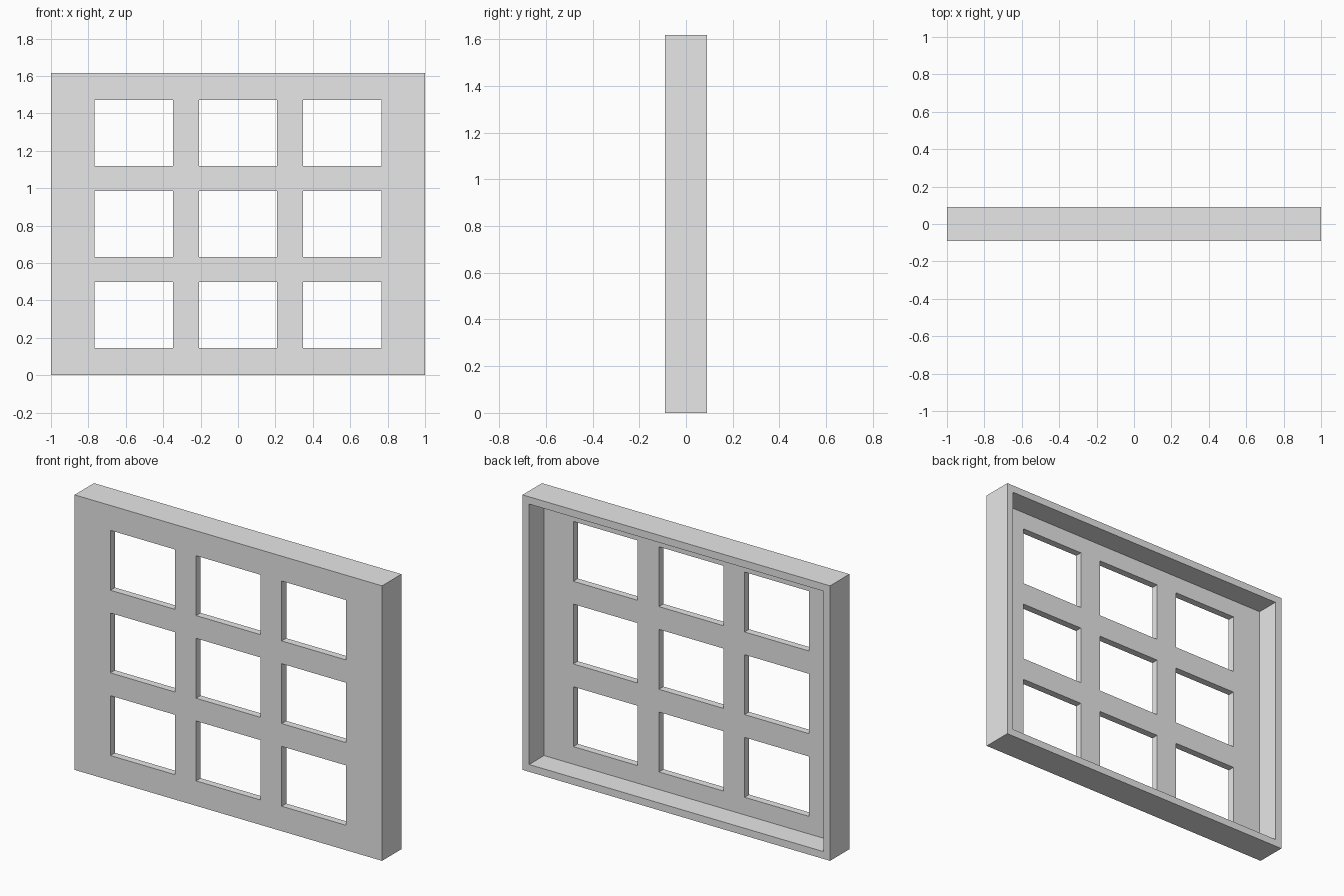
import bpy
import bmesh

cube = bpy.data.objects.get("Cube")
if cube:
    bpy.data.objects.remove(cube, do_unlink=True)

WIDTH, HEIGHT, DEPTH = 2.0, 1.617, 0.18
PLATE = 0.042   # thickness of the lattice
RIM = 0.043     # width of the rim behind it


def lines(size, opening, pitch):
    """Grid lines across one direction: rim, then three openings, then rim."""
    half = size / 2
    stops = [-half, -half + RIM, half - RIM, half]
    for k in (-1, 0, 1):
        stops += [k * pitch - opening / 2, k * pitch + opening / 2]
    return sorted(stops)


def push_back(bm, faces, distance, keep):
    """Extrude faces towards the back and return the new faces."""
    result = bmesh.ops.extrude_face_region(bm, geom=faces, use_keep_orig=keep)
    verts = [g for g in result["geom"] if isinstance(g, bmesh.types.BMVert)]
    bmesh.ops.translate(bm, verts=verts, vec=(0, distance, 0))
    if not keep:
        old = [f for f in faces if f.is_valid]
        if old:
            bmesh.ops.delete(bm, geom=old, context="FACES")
    return [g for g in result["geom"] if isinstance(g, bmesh.types.BMFace)]


# Front sheet with nine openings
xs = lines(WIDTH, 0.419, 0.557)
zs = lines(HEIGHT, 0.352, 0.486)
bm = bmesh.new()
grid = [[bm.verts.new((x, -DEPTH / 2, z + HEIGHT / 2)) for z in zs] for x in xs]
openings = (2, 4, 6)
for i in range(len(xs) - 1):
    for j in range(len(zs) - 1):
        if not (i in openings and j in openings):
            bm.faces.new((grid[i][j], grid[i + 1][j],
                          grid[i + 1][j + 1], grid[i][j + 1]))
for v in [v for v in bm.verts if not v.link_faces]:
    bm.verts.remove(v)

# Lattice thickness, then the deeper rim around the edge
back = push_back(bm, bm.faces[:], PLATE, True)
rim = []
for f in back:
    c = f.calc_center_median()
    if abs(c.x) > WIDTH / 2 - RIM or abs(c.z - HEIGHT / 2) > HEIGHT / 2 - RIM:
        rim.append(f)
push_back(bm, rim, DEPTH - PLATE, False)

# Merge coplanar cells into clean flat faces
bmesh.ops.recalc_face_normals(bm, faces=bm.faces[:])
bmesh.ops.dissolve_limit(bm, angle_limit=0.01, verts=bm.verts[:], edges=bm.edges[:])
mesh = bpy.data.meshes.new("window_frame")
bm.to_mesh(mesh)
bm.free()

# Plain grey material
grey = bpy.data.materials.new("light_grey")
grey.use_nodes = True
colour = (0.8, 0.8, 0.8, 1.0)
grey.diffuse_color = colour
for node in grey.node_tree.nodes:
    if node.type == "BSDF_PRINCIPLED":
        node.inputs["Base Color"].default_value = colour
mesh.materials.append(grey)

frame = bpy.data.objects.new("window_frame", mesh)
bpy.context.scene.collection.objects.link(frame)
